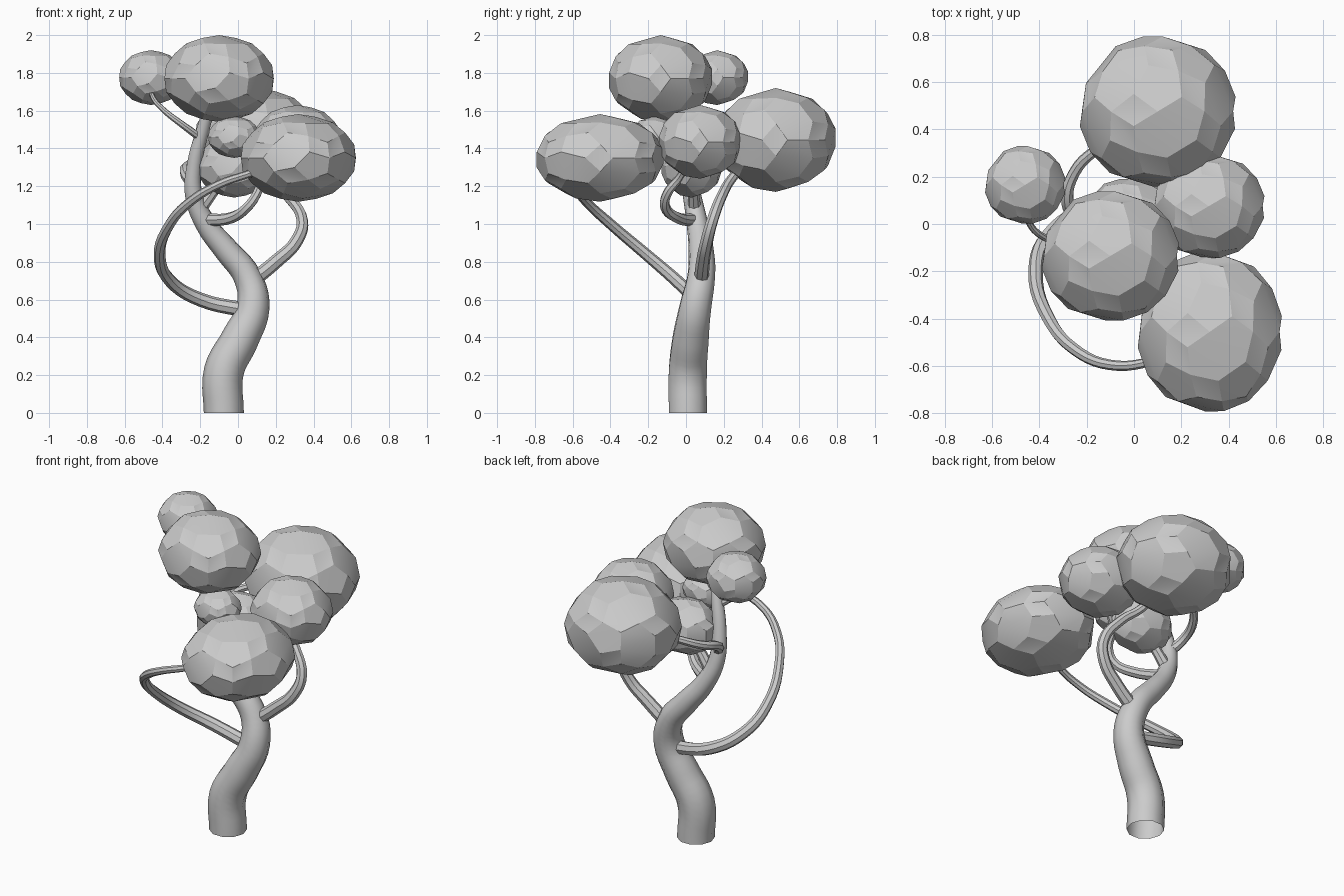
import bpy, bmesh, math
from mathutils import Matrix, Vector

if "Cube" in bpy.data.objects:
    bpy.data.objects.remove(bpy.data.objects["Cube"])


def finish(ob, angle):
    bpy.ops.object.select_all(action='DESELECT')
    ob.select_set(True)
    bpy.context.view_layer.objects.active = ob
    if ob.type == 'CURVE':
        bpy.ops.object.convert(target='MESH')
    bpy.ops.object.shade_smooth_by_angle(angle=math.radians(angle))


# Tapered open tube through points (x, y, z, radius)
def limb(name, pts, sides):
    cu = bpy.data.curves.new(name, 'CURVE')
    cu.dimensions = '3D'
    cu.bevel_depth = 1.0
    cu.bevel_resolution = (sides - 4) // 2
    cu.resolution_u = 5
    cu.use_fill_caps = False
    sp = cu.splines.new('BEZIER')
    sp.bezier_points.add(len(pts) - 1)
    for bp, (x, y, z, r) in zip(sp.bezier_points, pts):
        bp.co = (x, y, z)
        bp.radius = r
        bp.handle_left_type = bp.handle_right_type = 'AUTO'
    ob = bpy.data.objects.new(name, cu)
    bpy.context.collection.objects.link(ob)
    finish(ob, 40)


# Foliage: dodecahedron subdivided once and pushed to a sphere
def foliage(name, centre, radii, turn=32):
    r, t = (math.sqrt(5) - 1) / 2, (math.sqrt(5) + 1) / 2
    s = (-1, 1)
    co = [(x, y, z) for x in s for y in s for z in s]
    for a in s:
        for b in s:
            # an edge lies across the top, one on each side axis
            co += [(0, a * t, b * r), (a * r, 0, b * t), (a * t, b * r, 0)]
    bm = bmesh.new()
    for c in co:
        bm.verts.new(c)
    bmesh.ops.convex_hull(bm, input=bm.verts[:])
    bmesh.ops.dissolve_limit(bm, angle_limit=0.1, verts=bm.verts[:], edges=bm.edges[:])
    bmesh.ops.triangulate(bm, faces=bm.faces[:])
    bmesh.ops.subdivide_edges(bm, edges=bm.edges[:], cuts=1, use_grid_fill=True)
    rot = Matrix.Rotation(math.radians(turn), 3, 'Z')
    for v in bm.verts:
        p = rot @ v.co.normalized()
        v.co = Vector([p[i] * radii[i] + centre[i] for i in range(3)])
    bmesh.ops.recalc_face_normals(bm, faces=bm.faces[:])
    me = bpy.data.meshes.new(name)
    bm.to_mesh(me)
    bm.free()
    ob = bpy.data.objects.new(name, me)
    bpy.context.collection.objects.link(ob)
    finish(ob, 20)


# Winding trunk
limb("trunk", [(-.075, .01, 0, .106), (-.075, .01, .22, .106), (.01, .025, .39, .1),
               (.08, .05, .56, .087), (.05, .08, .72, .075), (-.06, .08, .86, .067),
               (-.17, .06, 1.0, .057), (-.235, .03, 1.16, .048), (-.23, .0, 1.32, .041),
               (-.185, -.04, 1.5, .036), (-.14, -.09, 1.66, .03)], 10)

# Branches
limb("front_branch", [(.06, .05, .54, .04), (-.2, .05, .6, .037), (-.36, -.05, .7, .034),
                      (-.415, -.2, .83, .031), (-.36, -.4, 1.0, .028), (-.25, -.53, 1.12, .025),
                      (-.1, -.595, 1.21, .022), (.07, -.58, 1.27, .02), (.2, -.52, 1.32, .018)], 8)
limb("back_branch", [(.05, .08, .68, .04), (.2, .09, .8, .037), (.31, .11, .91, .034),
                     (.34, .14, 1.02, .031), (.26, .19, 1.15, .028), (.15, .25, 1.25, .025),
                     (.1, .35, 1.35, .02)], 8)
limb("right_branch", [(-.18, .05, 1.02, .034), (-.03, -.05, 1.035, .03), (.05, -.11, 1.09, .027),
                      (.1, -.1, 1.16, .025), (.13, -.03, 1.25, .022), (.25, .03, 1.36, .018)], 8)
limb("rear_branch", [(-.23, .02, 1.2, .032), (-.28, .09, 1.27, .028), (-.25, .22, 1.32, .025),
                     (-.15, .32, 1.37, .022), (0, .4, 1.41, .018)], 8)
limb("inner_branch", [(-.2, .045, 1.08, .035), (-.14, .04, 1.16, .03), (-.05, .03, 1.28, .025)], 8)
limb("top_branch", [(-.19, -.03, 1.45, .022), (-.3, -.07, 1.53, .018), (-.39, -.05, 1.6, .015),
                    (-.45, .02, 1.67, .013), (-.46, .13, 1.76, .011)], 8)

# Leaf clumps
foliage("back_foliage", (.1, .475, 1.445), (.335, .325, .275))
foliage("front_foliage", (.32, -.455, 1.35), (.31, .345, .232))
foliage("top_foliage", (-.1, -.135, 1.77), (.295, .28, .23))
foliage("right_foliage", (.315, .075, 1.435), (.24, .225, .195))
foliage("left_foliage", (-.46, .165, 1.775), (.172, .168, .145))
foliage("inner_foliage", (-.02, .03, 1.305), (.2, .165, .165))
foliage("small_foliage", (-.02, -.17, 1.46), (.14, .125, .11))
